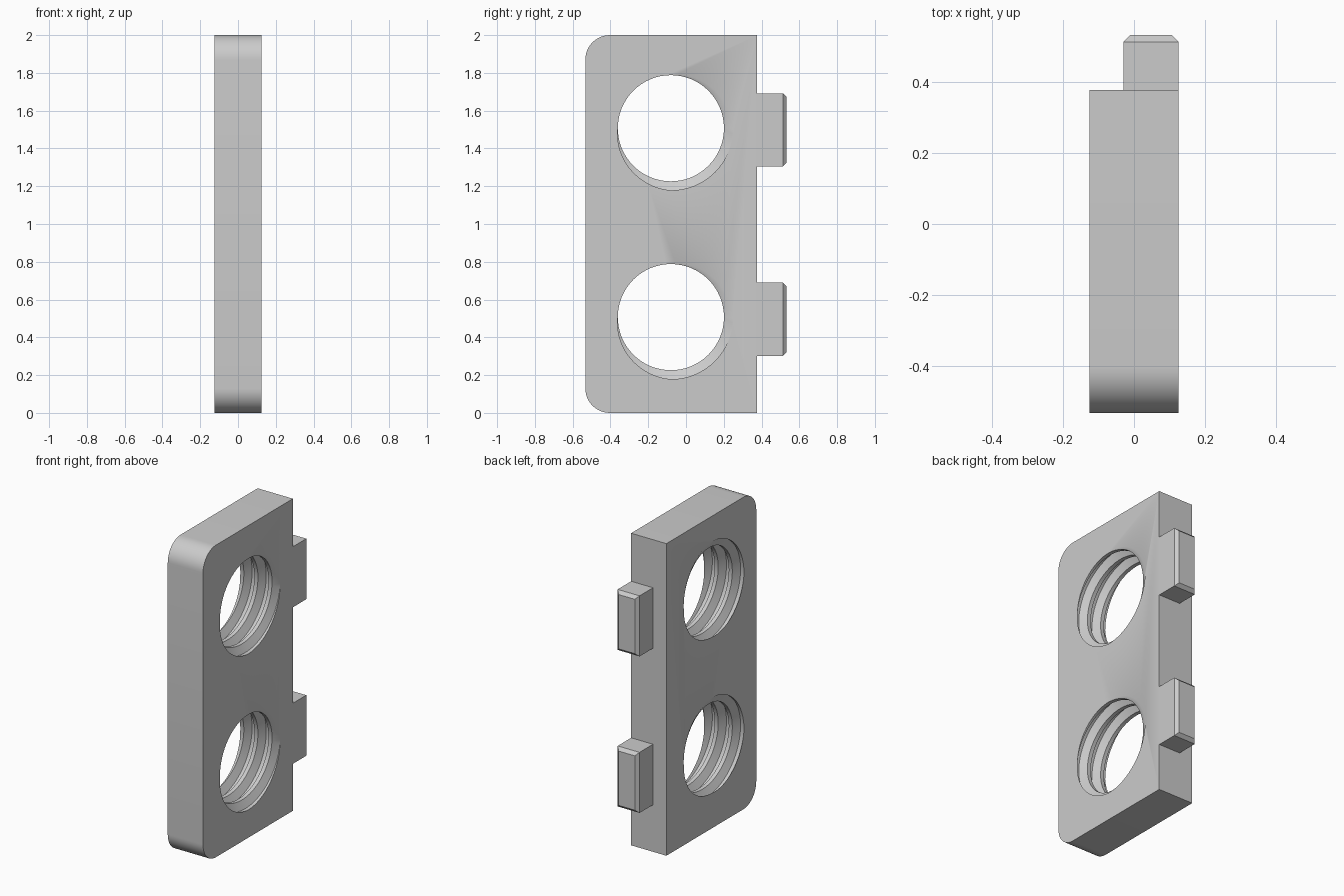
import bpy
import bmesh
from math import cos, sin, pi, radians

if "Cube" in bpy.data.objects:
    bpy.data.objects.remove(bpy.data.objects["Cube"], do_unlink=True)

HALF = 0.125                     # half of the plate thickness
FRONT, BACK, TIP = -0.533, 0.377, 0.533
HOLE_Y = -0.08
CREST, ROOT, PITCH = 0.281, 0.329, 0.1

grey = bpy.data.materials.new("light_grey")
grey.use_nodes = True
colour = (0.6, 0.6, 0.6, 1)
grey.diffuse_color = colour
grey.node_tree.nodes["Principled BSDF"].inputs["Base Color"].default_value = colour


def make_object(name, bm):
    bmesh.ops.recalc_face_normals(bm, faces=bm.faces)
    mesh = bpy.data.meshes.new(name)
    bm.to_mesh(mesh)
    bm.free()
    mesh.materials.append(grey)
    obj = bpy.data.objects.new(name, mesh)
    bpy.context.collection.objects.link(obj)
    return obj


def box(low, high):
    bm = bmesh.new()
    bmesh.ops.create_cube(bm, size=1)
    for v in bm.verts:
        v.co = [a + (b - a) * (c + 0.5) for a, b, c in zip(low, high, v.co)]
    return bm


def bevel_edges(bm, width, segments, rule):
    edges = [e for e in bm.edges if rule(*(v.co for v in e.verts))]
    bmesh.ops.bevel(bm, geom=edges, offset=width, segments=segments,
                    profile=0.5, affect='EDGES')


def thread_cutter(name, height, sides=64, turns=6):
    """Solid with a helical trapezoid thread around the x axis."""
    bm = bmesh.new()
    radii = (ROOT, ROOT, CREST, CREST)
    rows = 4 * turns
    start = HALF - 4 * PITCH + PITCH / 8     # places the groove at the plate face
    grid = {}
    for k in range(rows + 4):
        for j in range(sides if k < rows else 1):
            angle = 2 * pi * j / sides
            r = radii[k % 4]
            x = start + PITCH * ((k - 0.5) / 4 + j / sides)
            grid[k, j] = bm.verts.new((x, HOLE_Y + r * cos(angle), height + r * sin(angle)))

    def vert(k, j):
        return grid[k, j] if j < sides else grid[k + 4, 0]

    for k in range(rows - 1):
        for j in range(sides):
            bm.faces.new((vert(k, j), vert(k, j + 1), vert(k + 1, j + 1), vert(k + 1, j)))
    # Close both ends with a fan to the axis
    for k, x in ((0, start - PITCH), (rows - 1, start + PITCH * (turns + 2))):
        tip = bm.verts.new((x, HOLE_Y, height))
        loop = [vert(k, j) for j in range(sides + 1)] + [vert(k + i, 0) for i in (3, 2, 1)]
        for a, b in zip(loop, loop[1:] + loop[:1]):
            bm.faces.new((a, b, tip))
    return make_object(name, bm)


def smooth(obj):
    bpy.ops.object.select_all(action='DESELECT')
    obj.select_set(True)
    bpy.context.view_layer.objects.active = obj
    bpy.ops.object.shade_smooth_by_angle(angle=radians(30))


# Plate with two rounded front corners
bm = box((-HALF, FRONT, 0), (HALF, BACK, 2))
bevel_edges(bm, 0.13, 12, lambda a, b: max(a.y, b.y) < 0 and abs(a.x - b.x) > 0.1)
plate = make_object("plate", bm)

# Two threaded holes
for name, height in (("lower", 0.507), ("upper", 1.507)):
    cutter = thread_cutter(name + "_thread_cutter", height)
    cutter.hide_render = True
    bpy.context.view_layer.objects.active = plate
    mod = plate.modifiers.new(name + "_hole", 'BOOLEAN')
    mod.operation = 'DIFFERENCE'
    mod.solver = 'EXACT'
    mod.object = cutter
    bpy.ops.object.modifier_apply(modifier=mod.name)
    bpy.data.objects.remove(cutter, do_unlink=True)
smooth(plate)

# Two chamfered tabs on the back edge
for name, height in (("lower", 0.495), ("upper", 1.498)):
    bm = box((-0.03, BACK, height - 0.194), (HALF, TIP, height + 0.194))
    bevel_edges(bm, 0.02, 1, lambda a, b: min(a.y, b.y) > TIP - 0.01)
    make_object(name + "_tab", bm)
